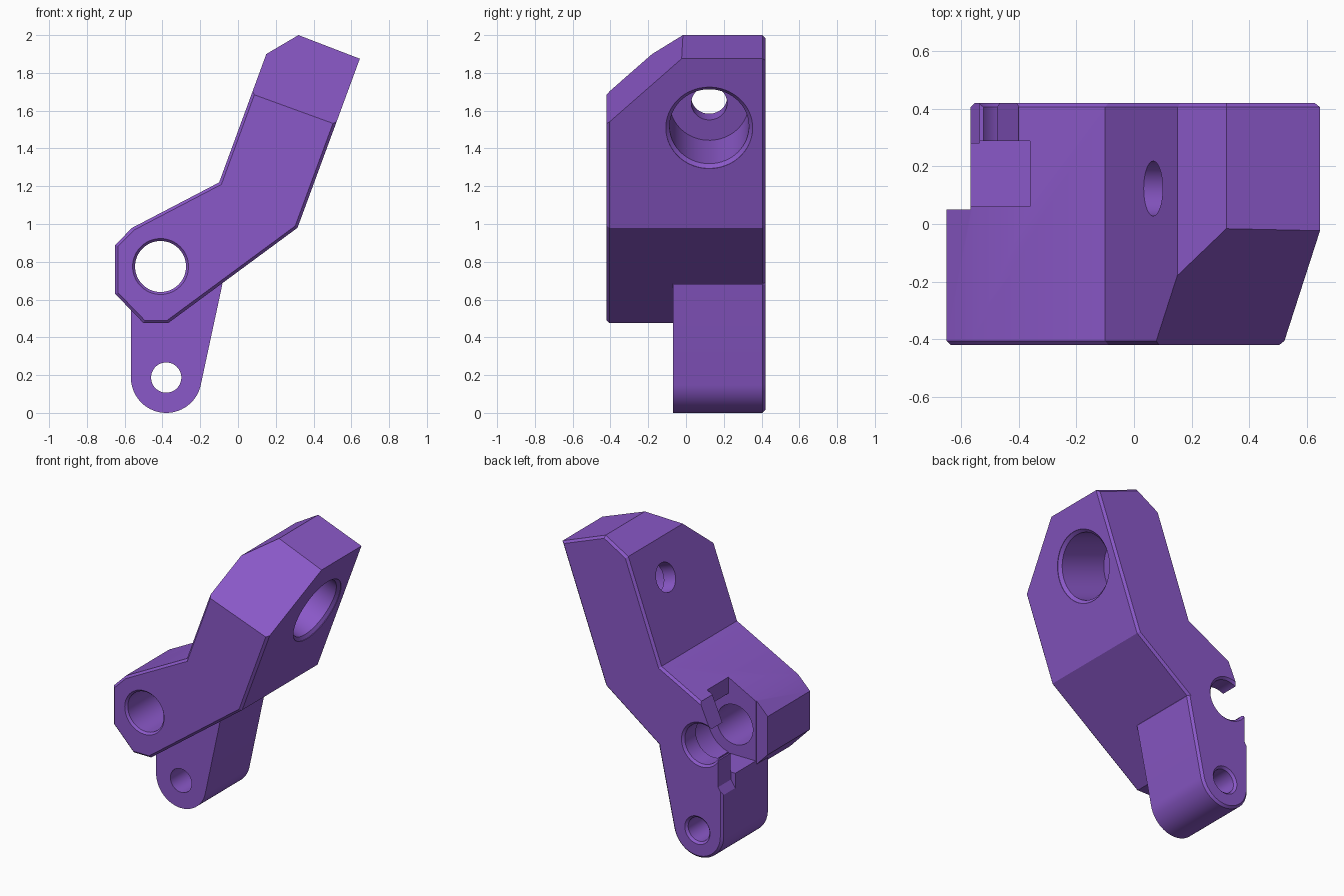
import bpy, bmesh, math
from mathutils import Vector

if "Cube" in bpy.data.objects:
    bpy.data.objects.remove(bpy.data.objects["Cube"])

purple = bpy.data.materials.new("purple plastic")
purple.diffuse_color = (0.255, 0.098, 0.578, 1)
purple.use_nodes = True
purple.node_tree.nodes["Principled BSDF"].inputs["Base Color"].default_value = purple.diffuse_color


def make(name, rings):
    """Closed solid from matching rings of points, capped at both ends."""
    bm = bmesh.new()
    vs = [[bm.verts.new(p) for p in ring] for ring in rings]
    n = len(vs[0])
    for a, b in zip(vs, vs[1:]):
        for i in range(n):
            j = (i + 1) % n
            bm.faces.new((a[i], a[j], b[j], b[i]))
    bm.faces.new(vs[0])
    bm.faces.new(vs[-1])
    bmesh.ops.recalc_face_normals(bm, faces=bm.faces)
    me = bpy.data.meshes.new(name)
    bm.to_mesh(me)
    bm.free()
    me.materials.append(purple)
    ob = bpy.data.objects.new(name, me)
    bpy.context.collection.objects.link(ob)
    return ob


def inset(pts, d):
    """Move a counter-clockwise outline inwards by d."""
    out = []
    for i, p in enumerate(pts):
        p = Vector(p)
        e1 = (p - Vector(pts[i - 1])).normalized()
        e2 = (Vector(pts[(i + 1) % len(pts)]) - p).normalized()
        n1, n2 = Vector((-e1.y, e1.x)), Vector((-e2.y, e2.x))
        out.append(p + (n1 + n2) * d / (1 + n1.dot(n2)))
    return out


def prism(name, pts, y0, y1, c0=0.0, c1=0.0):
    """Extrude an x-z outline along y with optional chamfers at each end."""
    layers = []
    if c0:
        layers.append((y0, inset(pts, c0)))
    layers += [(y0 + c0, pts), (y1 - c1, pts)]
    if c1:
        layers.append((y1, inset(pts, c1)))
    return make(name, [[(p[0], y, p[1]) for p in ring] for y, ring in layers])


def lathe(name, origin, axis, profile, n=64):
    """Stepped round solid: profile is (distance along axis, radius)."""
    axis = Vector(axis).normalized()
    u = axis.orthogonal().normalized()
    v = axis.cross(u)
    return make(name, [[Vector(origin) + axis * t + r * (
        u * math.cos(2 * math.pi * i / n) + v * math.sin(2 * math.pi * i / n))
        for i in range(n)] for t, r in profile])


def boolean(target, tool, op='DIFFERENCE'):
    mod = target.modifiers.new(op, 'BOOLEAN')
    mod.operation, mod.object, mod.solver = op, tool, 'EXACT'
    bpy.context.view_layer.objects.active = target
    bpy.ops.object.modifier_apply(modifier=mod.name)
    bpy.data.objects.remove(tool, do_unlink=True)


def rect(x0, z0, x1, z1):
    return [(x0, z0), (x1, z0), (x1, z1), (x0, z1)]


# Cranked arm
arm = [(-.65, .63), (-.50, .475), (-.37, .475), (.315, .98), (.645, 1.875),
       (.32, 2.0), (.15, 1.90), (-.10, 1.22), (-.56, .98), (-.65, .89)]
bracket = prism("bracket", arm, -.42, .42, .015, .015)

# Sloping cut across the front of the arm's tip
a, b, c = Vector((.51, -.42, 1.53)), Vector((.07, -.42, 1.69)), Vector((.64, -.03, 1.87))
across = (b - a).normalized()
up = (c - a) - across * (c - a).dot(across)
up.normalize()
out = across.cross(up)
if out.y > 0:
    out = -out
base = [a + across * s + up * t for s, t in ((-2, -1), (2, -1), (2, 2), (-2, 2))]
boolean(bracket, make("tip_cut", [base, [p + out for p in base]]))

# Round-ended lug under the arm
lc = (-.38, .187)
lug = [(lc[0] + .187 * math.cos(t), lc[1] + .187 * math.sin(t))
       for t in (math.radians(180 + 168 * i / 32) for i in range(33))]
lug += [(-.083, .68), (-.15, .80), (-.45, .60), (-.567, .56)]
boolean(bracket, prism("lug", lug, -.07, .42, 0, .015), 'UNION')

# Rear part set back from the left edge
boolean(bracket, prism("side_cut", rect(-1, .3, -.567, 1.4), .05, 1))

# Nut pocket: round seat, open towards the upper left
hole = (-.41, 0, .775)
boolean(bracket, prism("pocket_cut", rect(-1, .57, -.36, 1.4), .06, .287))
boolean(bracket, lathe("seat_cut", hole, (0, 1, 0), [(.06, .205), (.287, .205)]))

# Rear hook: slanted nose, open mouth and stepped lower jaw
boolean(bracket, prism("hook_nose_cut",
        [(-1, .70), (-.44, .70), (-.44, .86), (-.49, .86), (-.40, 1.06),
         (-.40, 1.4), (-1, 1.4)], .28, .6))
boolean(bracket, prism("jaw_cut", [(-1, .47), (-.567, .47), (-.535, .52),
                                   (-.535, .75), (-1, .75)], .28, .6))

# Main through hole and lug hole, chamfered at the mouths
boolean(bracket, lathe("main_hole", hole, (0, 1, 0),
        [(-.5, .148), (-.42, .148), (-.405, .135), (.405, .135), (.42, .15), (.5, .15)]))
boolean(bracket, lathe("lug_hole", (lc[0], 0, lc[1]), (0, 1, 0),
        [(-.2, .08), (.405, .08), (.42, .095), (.5, .095)]))

# Counterbored screw hole through the upper arm
boolean(bracket, lathe("screw_hole", (.507, .123, 1.51), (-.938, 0, .347),
        [(-.2, .23), (0, .23), (.018, .21), (.375, .21), (.3751, .095), (.8, .095)]))

bpy.ops.object.select_all(action='DESELECT')
bracket.select_set(True)
bpy.context.view_layer.objects.active = bracket
bpy.ops.object.shade_smooth_by_angle(angle=math.radians(20))
